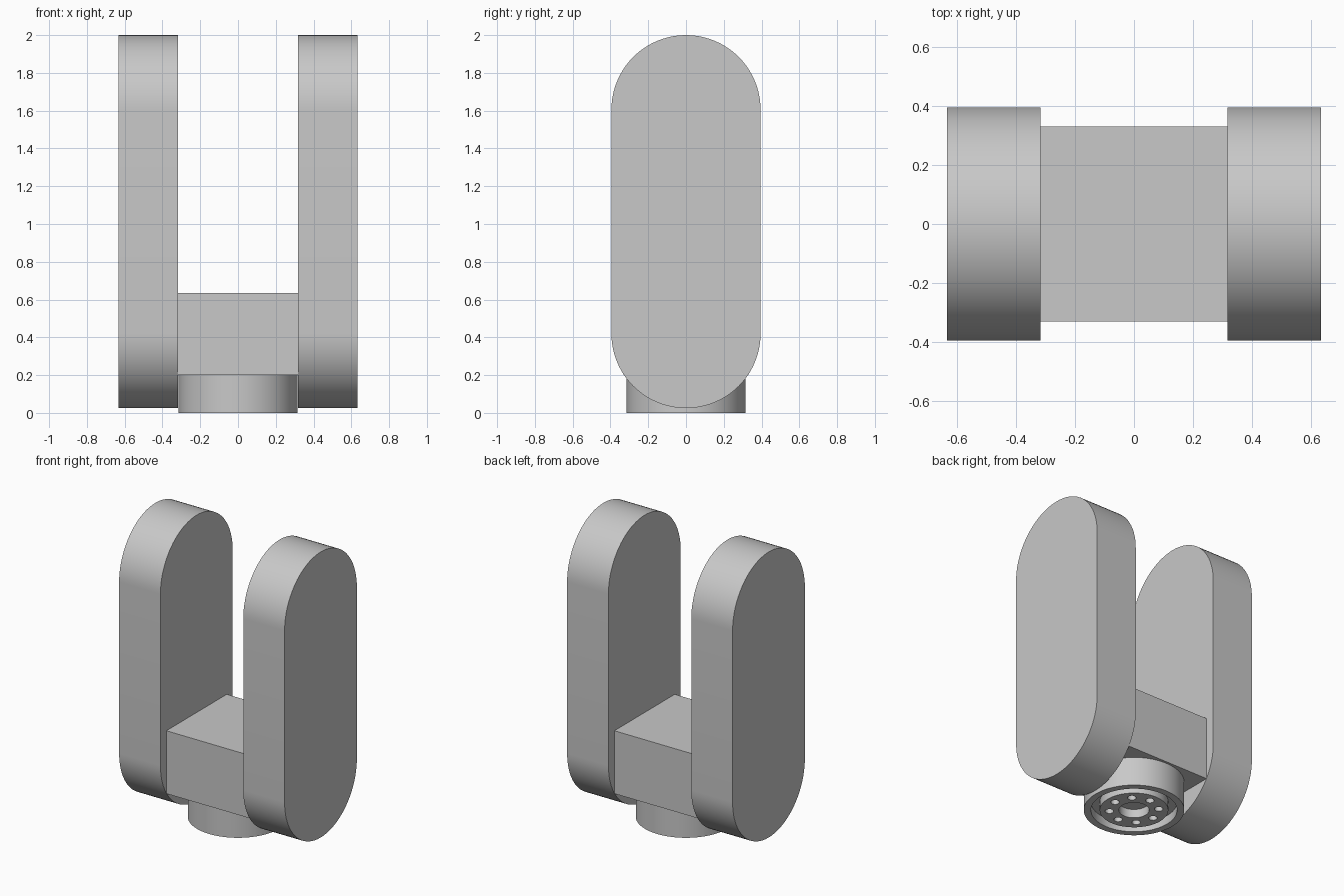
import bpy
import bmesh
from math import pi, cos, sin, radians

cube = bpy.data.objects.get("Cube")
if cube:
    bpy.data.objects.remove(cube, do_unlink=True)

# Single grey finish
GREY = (0.58, 0.58, 0.58, 1.0)
grey = bpy.data.materials.new("plain_grey")
grey.use_nodes = True
grey.diffuse_color = GREY
grey.node_tree.nodes["Principled BSDF"].inputs["Base Color"].default_value = GREY


def finish(name, bm):
    """Turn a bmesh into a shaded, coloured object."""
    bmesh.ops.recalc_face_normals(bm, faces=bm.faces)
    mesh = bpy.data.meshes.new(name)
    bm.to_mesh(mesh)
    bm.free()
    mesh.materials.append(grey)
    obj = bpy.data.objects.new(name, mesh)
    bpy.context.collection.objects.link(obj)
    return obj


def activate(obj):
    bpy.ops.object.select_all(action='DESELECT')
    obj.select_set(True)
    bpy.context.view_layer.objects.active = obj


def smooth(obj):
    activate(obj)
    bpy.ops.object.shade_smooth_by_angle(angle=radians(30))


def arm(name, x0, x1, radius=0.395, low=0.42, high=1.605, steps=40):
    """Upright slab with fully rounded ends, extruded along x."""
    bm = bmesh.new()
    outline = []
    for centre, start in ((high, 0), (low, pi)):
        for i in range(steps + 1):
            a = start + pi * i / steps
            outline.append(bm.verts.new((x0, radius * cos(a), centre + radius * sin(a))))
    face = bm.faces.new(outline)
    ext = bmesh.ops.extrude_face_region(bm, geom=[face], use_keep_orig=True)
    moved = [g for g in ext["geom"] if isinstance(g, bmesh.types.BMVert)]
    bmesh.ops.translate(bm, verts=moved, vec=(x1 - x0, 0, 0))
    smooth(finish(name, bm))


# Two side arms
arm("left_arm", 0.317, 0.633)
arm("right_arm", -0.633, -0.317)

# Block joining the arms
bm = bmesh.new()
bmesh.ops.create_cube(bm, size=1)
bmesh.ops.scale(bm, verts=bm.verts, vec=(0.634, 0.66, 0.435))
bmesh.ops.translate(bm, verts=bm.verts, vec=(0, 0, 0.4175))
finish("bridge_block", bm)

# Round mounting flange: turned profile with centre bore and ring groove
profile = [(0, 0.06), (0.095, 0.06), (0.095, 0), (0.215, 0), (0.215, 0.06),
           (0.27, 0.06), (0.27, 0), (0.315, 0), (0.315, 0.2), (0, 0.2)]
bm = bmesh.new()
points = [bm.verts.new((r, 0, z)) for r, z in profile]
edges = [bm.edges.new(pair) for pair in zip(points, points[1:])]
bmesh.ops.spin(bm, geom=points + edges, cent=(0, 0, 0), axis=(0, 0, 1),
               angle=2 * pi, steps=96)
bmesh.ops.remove_doubles(bm, verts=bm.verts, dist=0.0001)
flange = finish("mounting_flange", bm)

# Ring of eight bolt holes
bm = bmesh.new()
for i in range(8):
    a = i * pi / 4
    made = bmesh.ops.create_cone(bm, cap_ends=True, segments=24,
                                 radius1=0.027, radius2=0.027, depth=0.2)
    bmesh.ops.translate(bm, verts=made["verts"],
                        vec=(0.155 * cos(a), 0.155 * sin(a), 0))
cutter = finish("bolt_hole_cutter", bm)
cutter.hide_render = True

cut = flange.modifiers.new("bolt_holes", 'BOOLEAN')
cut.operation = 'DIFFERENCE'
cut.solver = 'EXACT'
cut.object = cutter
activate(flange)
bpy.ops.object.modifier_apply(modifier=cut.name)
bpy.data.objects.remove(cutter, do_unlink=True)
smooth(flange)
